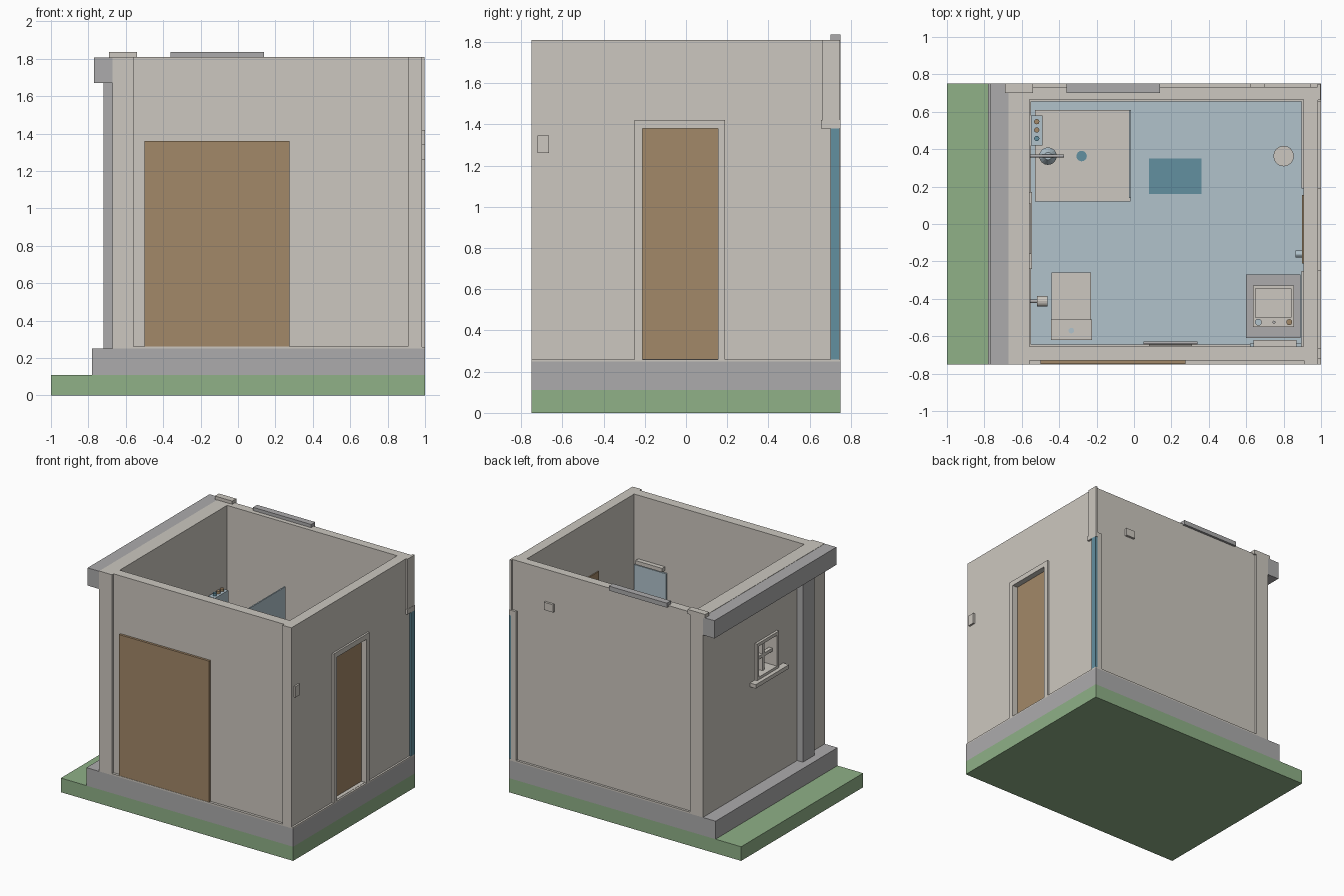
import bpy
import bmesh
from mathutils import Matrix

cube = bpy.data.objects.get("Cube")
if cube:
    bpy.data.objects.remove(cube, do_unlink=True)


def material(name, r, g, b):
    m = bpy.data.materials.new(name)
    m.use_nodes = True
    col = [(c / 255) ** 2.2 for c in (r, g, b)] + [1]
    m.diffuse_color = col
    m.node_tree.nodes["Principled BSDF"].inputs["Base Color"].default_value = col
    return m


plaster = material("warm_white", 203, 198, 190)
stone = material("grey_concrete", 171, 170, 171)
grass = material("grass_green", 142, 175, 134)
wood = material("wood_brown", 161, 135, 104)
pale = material("pale_blue", 175, 193, 202)
teal = material("teal_blue", 98, 142, 158)


def finish(name, bm, mat):
    me = bpy.data.meshes.new(name)
    bm.to_mesh(me)
    bm.free()
    me.materials.append(mat)
    ob = bpy.data.objects.new(name, me)
    bpy.context.collection.objects.link(ob)
    return ob


def box(name, mat, x, y, z):
    """Box from three (low, high) ranges."""
    bm = bmesh.new()
    bmesh.ops.create_cube(bm, size=1)
    for v in bm.verts:
        v.co = [r[0] if c < 0 else r[1] for c, r in zip(v.co, (x, y, z))]
    return finish(name, bm, mat)


def cylinder(name, mat, centre, r, depth, axis="Z", top=None, sides=16):
    bm = bmesh.new()
    turn = {"Z": Matrix(), "X": Matrix.Rotation(1.5708, 4, "Y"),
            "Y": Matrix.Rotation(1.5708, 4, "X")}[axis]
    bmesh.ops.create_cone(bm, cap_ends=True, segments=sides, radius1=r,
                          radius2=r if top is None else top, depth=depth,
                          matrix=Matrix.Translation(centre) @ turn)
    return finish(name, bm, mat)


def carve(ob, *ranges):
    """Cut box-shaped openings and bake the result."""
    for x, y, z in ranges:
        cutter = box("cutter", ob.data.materials[0], x, y, z)
        mod = ob.modifiers.new("cut", "BOOLEAN")
        mod.operation, mod.solver, mod.object = "DIFFERENCE", "EXACT", cutter
        bpy.context.view_layer.update()
        deps = bpy.context.evaluated_depsgraph_get()
        baked = bpy.data.meshes.new_from_object(ob.evaluated_get(deps))
        ob.modifiers.clear()
        ob.data = baked
        bpy.data.objects.remove(cutter, do_unlink=True)


# Ground and foundation
box("lawn", grass, (-1, 1), (-.75, .75), (0, .11))
box("foundation", stone, (-.78, 1), (-.75, .75), (.11, .25))
box("sill_plate", plaster, (-.56, 1), (-.75, .75), (.25, .26))
box("floor", pale, (-.56, .91), (-.66, .67), (.25, .265))

# Walls: hollow room, recessed front and back, window and door openings
walls = box("walls", plaster, (-.67, .985), (-.75, .75), (.25, 1.81))
carve(walls,
      ((-.56, .905), (-.655, .665), (.2, 2)),
      ((-.56, .91), (-.9, -.73), (.262, 2)),
      ((-.56, 1.2), (.732, .9), (.262, 2)),
      ((-.8, -.5), (-.14, .09), (1.09, 1.34)),
      ((.8, 1.2), (-.21, .155), (.262, 1.38)))

# Skirting boards
for name, x, y in (("left", (-.56, -.55), (-.655, .665)),
                   ("right_front", (.895, .905), (-.655, -.25)),
                   ("right_back", (.895, .905), (.19, .665)),
                   ("front", (-.56, .905), (-.655, -.645)),
                   ("back", (-.56, .905), (.655, .665))):
    box("skirting_" + name, plaster, x, y, (.265, .31))

# Eaves, pillar and roof trim
box("eaves", stone, (-.77, -.67), (-.75, .75), (1.67, 1.808))
box("pillar", stone, (-.72, -.67), (-.55, -.41), (.25, 1.67))
box("coping_small", plaster, (-.69, -.54), (.70, .75), (1.8, 1.835))
box("coping_long", stone, (-.36, .14), (.70, .75), (1.8, 1.835))

# Wide front door
box("front_door", wood, (-.5, .275), (-.748, -.725), (.26, 1.36))

# Side door with frame, handle and both jambs
box("side_door", wood, (.897, .955), (-.21, .155), (.262, 1.38))
for name, y in (("front", (-.25, -.21)), ("back", (.155, .19))):
    box("side_jamb_" + name, plaster, (.98, 1), y, (.26, 1.42))
box("side_lintel", plaster, (.98, 1), (-.21, .155), (1.38, 1.42))
cylinder("door_knob", pale, (.88, -.16, .78), .018, .034, "X")

# Corner glazing with casing
box("corner_glass", teal, (.982, 1), (.7, .746), (.26, 1.38))
box("corner_casing", plaster, (.94, .982), (.725, .75), (.26, 1.42))
box("corner_head", plaster, (.982, 1), (.655, .75), (1.38, 1.42))
box("corner_upper", plaster, (.98, .998), (.662, .748), (1.42, 1.81))

# Wall lamps
box("side_lamp", plaster, (.98, 1), (-.72, -.665), (1.26, 1.345))
box("back_lamp", plaster, (.62, .7), (.73, .75), (1.5, 1.56))

# Left window: frame, bars and sill
for name, y in (("back", (.085, .11)), ("front", (-.16, -.135))):
    box("window_jamb_" + name, plaster, (-.69, -.55), y, (1.07, 1.36))
for name, z in (("head", (1.335, 1.36)), ("foot", (1.07, 1.095))):
    box("window_" + name, plaster, (-.69, -.55), (-.135, .085), z)
box("window_upright", plaster, (-.65, -.62), (-.037, -.013), (1.09, 1.34))
box("window_crossbar", plaster, (-.65, -.62), (-.14, .09), (1.2, 1.225))
box("window_sill", plaster, (-.72, -.545), (-.24, .17), (1.045, 1.075))

# Shower: tray, drain, screen, head and control shelf
box("shower_tray", plaster, (-.53, -.02), (.12, .61), (.265, .31))
cylinder("shower_drain", teal, (-.28, .363, .311), .028, .006)
box("shower_screen", pale, (-.026, -.016), (.14, .61), (.31, 1.345))
cylinder("shower_arm", stone, (-.465, .363, 1.13), .008, .18, "X")
cylinder("shower_head", pale, (-.46, .363, 1.1), .047, .04, top=.02)
box("shower_shelf", pale, (-.55, -.49), (.42, .58), (1.1, 1.2))
for i, mat in enumerate((teal, wood, wood)):
    cylinder(f"shower_bottle_{i}", mat, (-.52, .457 + i * .045, 1.21), .014, .02)

# Toilet and paper roll
box("toilet_foot", plaster, (-.4, -.27), (-.58, -.32), (.265, .38))
box("toilet_bowl", plaster, (-.44, -.23), (-.52, -.26), (.38, .5))
box("toilet_tank", plaster, (-.445, -.225), (-.62, -.51), (.4, .72))
cylinder("flush_button", pale, (-.335, -.57, .723), .015, .01)
cylinder("paper_rod", stone, (-.51, -.413, .55), .01, .09, "X")
cylinder("paper_roll", plaster, (-.49, -.413, .55), .028, .055, "X")

# Washstand, basin, taps and mirror
stand = box("washstand", stone, (.6, .89), (-.61, -.27), (.265, .68))
basin = box("basin", plaster, (.635, .855), (-.55, -.33), (.5, .69))
carve(stand, ((.635, .855), (-.55, -.33), (.5, .8)))
carve(basin, ((.65, .84), (-.5, -.345), (.56, .8)))
for name, mat, x, r in (("cold", pale, .665, .018), ("spout", stone, .748, .008),
                        ("hot", wood, .83, .016)):
    cylinder("tap_" + name, mat, (x, -.525, .71), r, .05)
box("mirror", pale, (.62, .895), (-.654, -.64), (.85, 1.27))
box("mirror_lamp", plaster, (.64, .87), (-.655, -.62), (1.285, 1.315))

# Loose furnishings
cylinder("waste_bin", plaster, (.8, .363, .36), .045, .19, top=.055)
box("rug", teal, (.08, .36), (.16, .35), (.265, .272))
cylinder("towel_rail", stone, (.195, -.635, .8), .008, .29, "X")
box("towel", plaster, (.08, .31), (-.652, -.64), (.55, .8))
